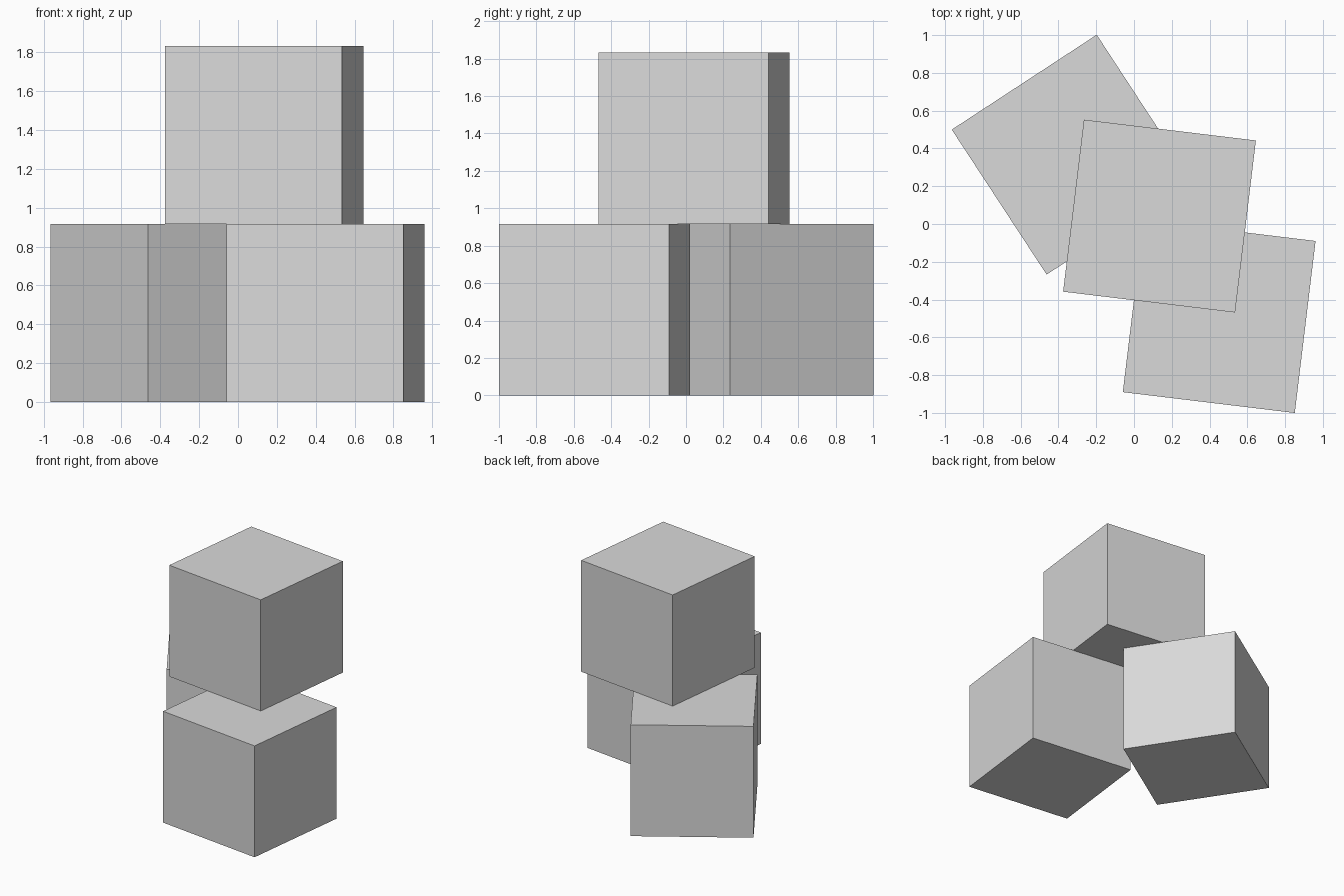
import bpy
from math import radians

default = bpy.data.objects.get("Cube")
if default:
    bpy.data.objects.remove(default, do_unlink=True)

SIDE = 0.917

# One plain light grey for every block
grey = bpy.data.materials.new("light_grey")
grey.use_nodes = True
colour = (0.7, 0.7, 0.7, 1.0)
grey.diffuse_color = colour
grey.node_tree.nodes["Principled BSDF"].inputs["Base Color"].default_value = colour


def add_block(name, x, y, base, turn):
    """Add a cube resting at height base, turned about the vertical axis."""
    bpy.ops.mesh.primitive_cube_add(
        size=SIDE, location=(x, y, base + SIDE / 2), rotation=(0, 0, radians(turn)))
    block = bpy.context.object
    block.name = name
    block.data.materials.append(grey)


# Two blocks on the ground, one stacked across them
add_block("lower_front_block", 0.451, -0.49, 0.0, -6.9)
add_block("lower_back_block", -0.33, 0.367, 0.0, 33.2)
add_block("upper_block", 0.135, 0.042, SIDE - 0.002, -6.9)
